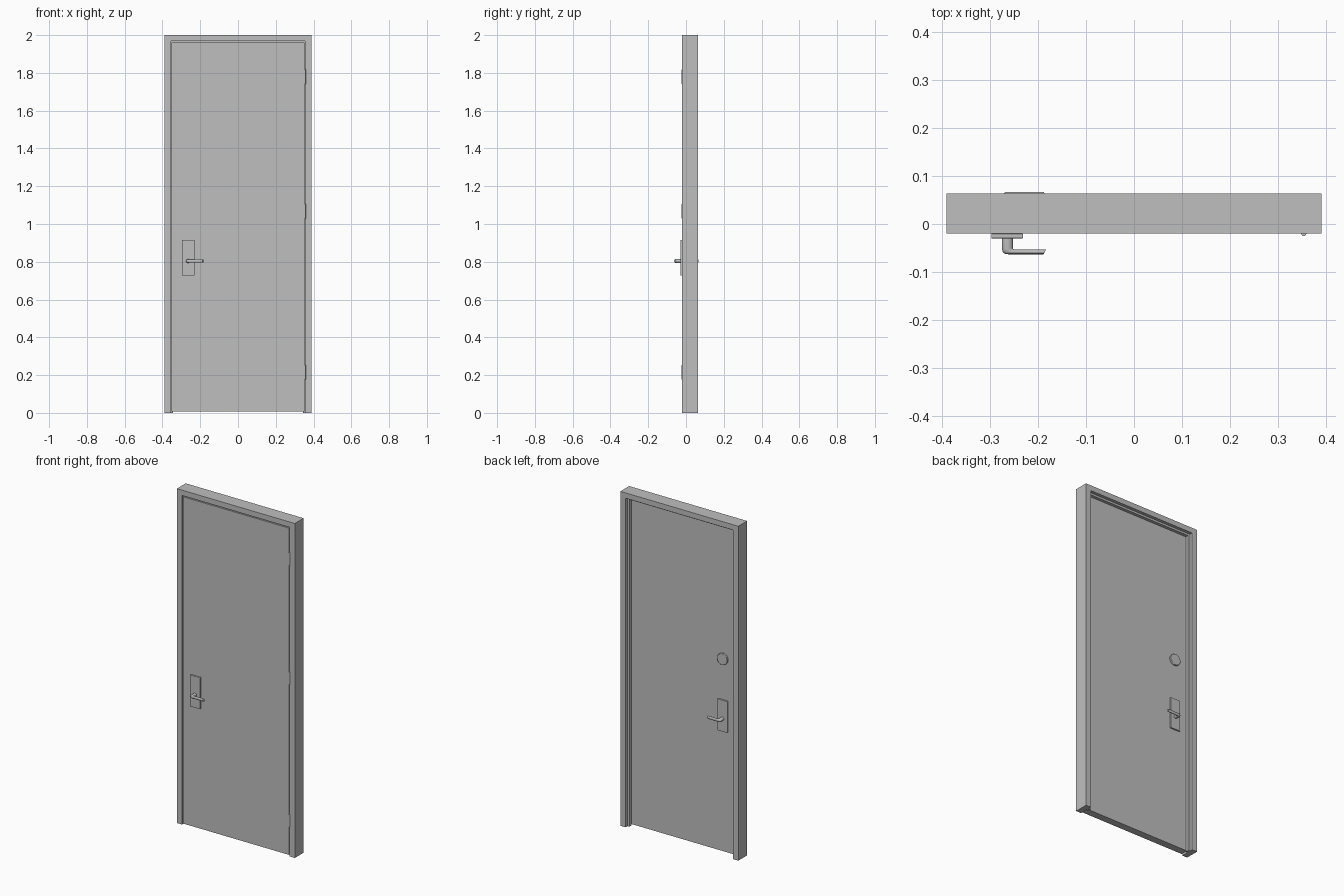
import bpy, bmesh, math
from mathutils import Vector

if "Cube" in bpy.data.objects:
    bpy.data.objects.remove(bpy.data.objects["Cube"])

grey = bpy.data.materials.new("plain grey")
grey.diffuse_color = (0.52, 0.52, 0.52, 1)
grey.use_nodes = True
grey.node_tree.nodes["Principled BSDF"].inputs["Base Color"].default_value = grey.diffuse_color

FRONT, BACK = -0.02, 0.024      # faces of the door leaf
MID = (FRONT + BACK) / 2
HANDLE_X, HANDLE_Z = -0.2635, 0.804


def finish(name, bm, smooth=False, bevel=0):
    bmesh.ops.recalc_face_normals(bm, faces=bm.faces)
    mesh = bpy.data.meshes.new(name)
    bm.to_mesh(mesh)
    bm.free()
    mesh.materials.append(grey)
    ob = bpy.data.objects.new(name, mesh)
    bpy.context.collection.objects.link(ob)
    if bevel:
        mod = ob.modifiers.new("soft edge", 'BEVEL')
        mod.width, mod.segments = bevel, 2
        mod.limit_method = 'ANGLE'
    if smooth:
        bpy.ops.object.select_all(action='DESELECT')
        bpy.context.view_layer.objects.active = ob
        ob.select_set(True)
        bpy.ops.object.shade_smooth_by_angle(angle=math.radians(40))
    return ob


def extrude_xz(name, outline, y0, y1, **kw):
    """Extrude an outline in the xz plane from y0 to y1."""
    bm = bmesh.new()
    face = bm.faces.new([bm.verts.new((x, y0, z)) for x, z in outline])
    new = bmesh.ops.extrude_face_region(bm, geom=[face])["geom"]
    verts = [v for v in new if isinstance(v, bmesh.types.BMVert)]
    bmesh.ops.translate(bm, verts=verts, vec=(0, y1 - y0, 0))
    return finish(name, bm, **kw)


def rect(x0, x1, z0, z1):
    return [(x0, z0), (x1, z0), (x1, z1), (x0, z1)]


def arch(w, top, inner_w, inner_top):
    return [(-w, 0), (-w, top), (w, top), (w, 0),
            (inner_w, 0), (inner_w, inner_top), (-inner_w, inner_top), (-inner_w, 0)]


def circle(x, z, r, n=32):
    return [(x + r * math.cos(2 * math.pi * i / n), z + r * math.sin(2 * math.pi * i / n))
            for i in range(n)]


# Frame with the stop that the leaf closes against
extrude_xz("door_frame", arch(0.39, 2, 0.356, 1.968), FRONT, 0.063)
extrude_xz("door_stop", arch(0.357, 1.969, 0.344, 1.956), BACK + 0.001, 0.044)

# Door leaf
extrude_xz("door_leaf", rect(-0.351, 0.351, 0.008, 1.962), FRONT, BACK)

# Hinge knuckles
for i, z in enumerate((0.215, 1.067, 1.78)):
    bm = bmesh.new()
    bmesh.ops.create_cone(bm, cap_ends=True, segments=16, radius1=0.0055,
                          radius2=0.0055, depth=0.076)
    bmesh.ops.translate(bm, verts=bm.verts, vec=(0.3535, FRONT + 0.0005, z))
    finish(f"hinge_{i + 1}", bm, smooth=True)


def lever(name, flip):
    """Sweep an oval section along the bent handle."""
    # outer and inner edge of the handle seen from above, half height
    path = [((-0.275, -0.029), (-0.252, -0.029), 0.0105),
            ((-0.275, -0.052), (-0.252, -0.050), 0.0100),
            ((-0.2735, -0.058), (-0.2515, -0.0518), 0.0095),
            ((-0.269, -0.062), (-0.250, -0.0526), 0.0092),
            ((-0.262, -0.063), (-0.247, -0.053), 0.0090),
            ((-0.188, -0.063), (-0.183, -0.053), 0.0090)]
    n = 20
    bm = bmesh.new()
    rings = []
    for outer, inner, half in path:
        o, i = Vector(outer), Vector(inner)
        ring = []
        for k in range(n):
            a = 2 * math.pi * k / n
            p = (o + i) / 2 + (o - i) / 2 * math.cos(a)
            y = 2 * MID - p.y if flip else p.y
            ring.append(bm.verts.new((p.x, y, HANDLE_Z + half * math.sin(a))))
        rings.append(ring)
    for a, b in zip(rings, rings[1:]):
        for k in range(n):
            bm.faces.new((a[k], a[(k + 1) % n], b[(k + 1) % n], b[k]))
    bm.faces.new(rings[0])
    bm.faces.new(rings[-1])
    finish(name, bm, smooth=True)


# Handle plate and lever on both sides
for side, surface, out, flip in (("front", FRONT, -1, False), ("back", BACK, 1, True)):
    extrude_xz(f"{side}_handle_plate", rect(-0.297, -0.231, 0.727, 0.915),
               surface, surface + out * 0.010, bevel=0.0015)
    lever(f"{side}_lever", flip)

# Round lock cover on the back
extrude_xz("lock_cover", circle(HANDLE_X, 1.16, 0.034), BACK, BACK + 0.012,
           smooth=True, bevel=0.002)
